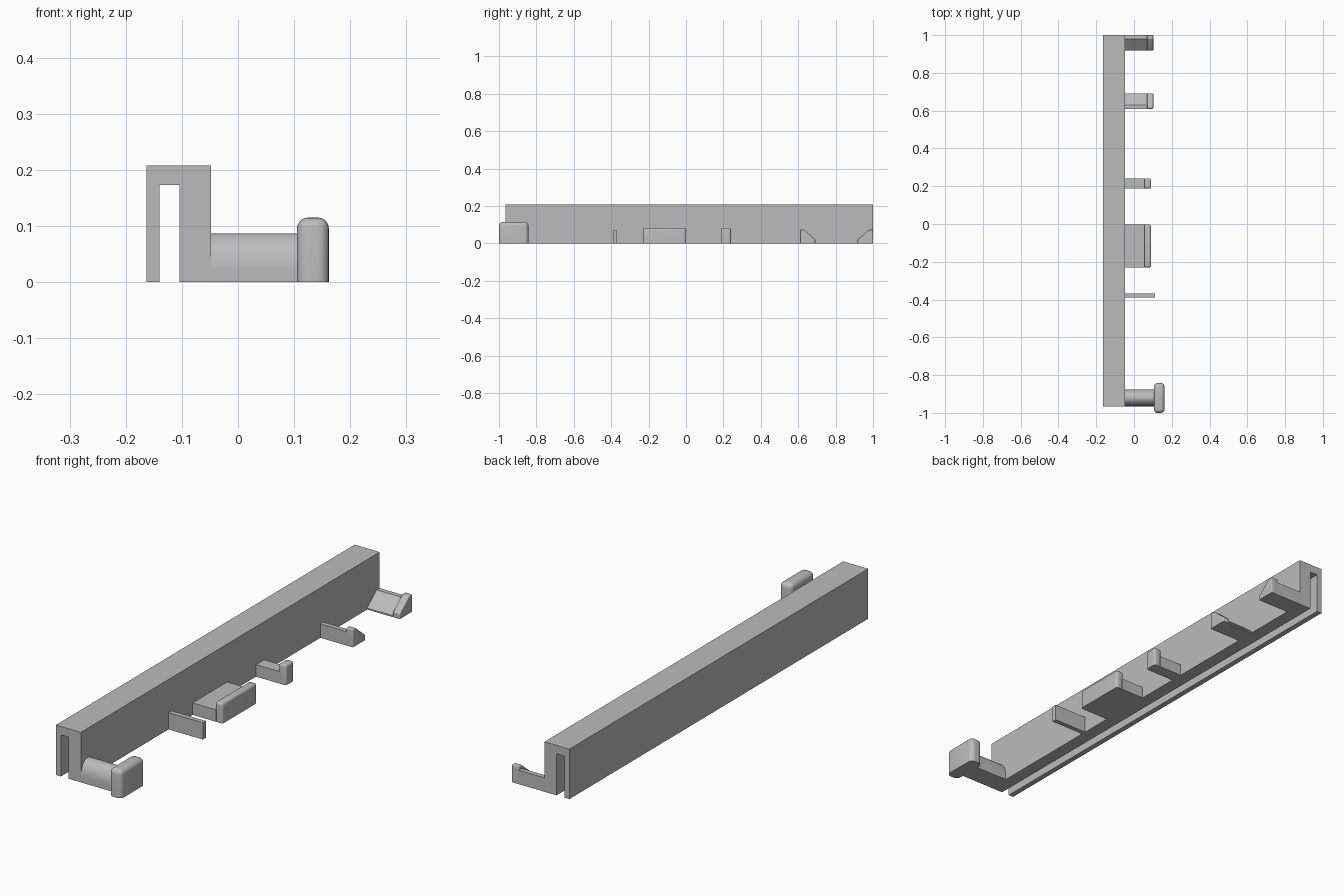
import bpy, bmesh, math

cube = bpy.data.objects.get("Cube")
if cube:
    bpy.data.objects.remove(cube, do_unlink=True)

grey = bpy.data.materials.new("plain grey")
grey.use_nodes = True
COLOUR = (0.5, 0.5, 0.5, 1)
grey.diffuse_color = COLOUR
grey.node_tree.nodes["Principled BSDF"].inputs["Base Color"].default_value = COLOUR

WALL = -0.048  # outer face of the rail that carries the pegs


def extrude(name, profile, axis, start, end, bevel=0):
    """Extrude a closed profile along x (y,z points) or y (x,z points).
    Rounds every edge that is not on the base plane if bevel is set."""
    bm = bmesh.new()
    if axis == "x":
        verts = [bm.verts.new((start, a, z)) for a, z in profile]
        move = (end - start, 0, 0)
    else:
        verts = [bm.verts.new((a, start, z)) for a, z in profile]
        move = (0, end - start, 0)
    face = bm.faces.new(verts)
    result = bmesh.ops.extrude_face_region(bm, geom=[face], use_keep_orig=True)
    moved = [v for v in result["geom"] if isinstance(v, bmesh.types.BMVert)]
    bmesh.ops.translate(bm, verts=moved, vec=move)
    bmesh.ops.recalc_face_normals(bm, faces=bm.faces)
    if bevel:
        edges = [e for e in bm.edges if max(v.co.z for v in e.verts) > 0.001]
        bmesh.ops.bevel(bm, geom=edges, offset=bevel, segments=5,
                        profile=0.5, affect="EDGES", clamp_overlap=True)
    mesh = bpy.data.meshes.new(name)
    bm.to_mesh(mesh)
    bm.free()
    mesh.materials.append(grey)
    obj = bpy.data.objects.new(name, mesh)
    bpy.context.collection.objects.link(obj)
    bpy.ops.object.select_all(action="DESELECT")
    obj.select_set(True)
    bpy.context.view_layer.objects.active = obj
    bpy.ops.object.shade_smooth_by_angle(angle=math.radians(35))
    return obj


def box(name, x0, x1, y0, y1, height, bevel=0):
    return extrude(name, [(y0, 0), (y1, 0), (y1, height), (y0, height)],
                   "x", x0, x1, bevel)


# Slotted rail, an upside-down U with a thick and a thin leg
extrude("rail", [(-0.163, 0), (-0.14, 0), (-0.14, 0.173), (-0.104, 0.173),
                 (-0.104, 0), (WALL, 0), (WALL, 0.208), (-0.163, 0.208)],
        "y", -0.965, 1.0)

# Knob on an arched shaft
arch = [(-0.92 + 0.045 * math.cos(math.pi * i / 20),
         0.025 + 0.062 * math.sin(math.pi * i / 20)) for i in range(21)]
extrude("knob_shaft", [(-0.965, 0), (-0.875, 0)] + arch, "x", WALL, 0.11)
box("knob", 0.105, 0.162, -1.0, -0.842, 0.115, 0.02)

# Thin plate
box("thin_plate", WALL, 0.11, -0.388, -0.368, 0.07)

# Wide and narrow shelves with rounded lips
for name, y0, y1 in (("wide", -0.23, -0.002), ("narrow", 0.187, 0.24)):
    box(name + "_shelf", WALL, 0.06, y0, y1, 0.05)
    box(name + "_lip", 0.055, 0.09, y0, y1, 0.083, 0.01)


# Wedge pegs: upright on one side, sloping away on the other
def wedge(name, back, direction):
    def profile(top):
        return [(back, 0), (back + direction * 0.082, 0),
                (back + direction * 0.082, top - 0.052),
                (back + direction * 0.02, top), (back, top)]
    extrude(name + "_arm", profile(0.058), "x", WALL, 0.075)
    extrude(name + "_lip", profile(0.073), "x", 0.07, 0.102, 0.004)


wedge("middle_wedge", 0.61, 1)
wedge("end_wedge", 1.0, -1)
